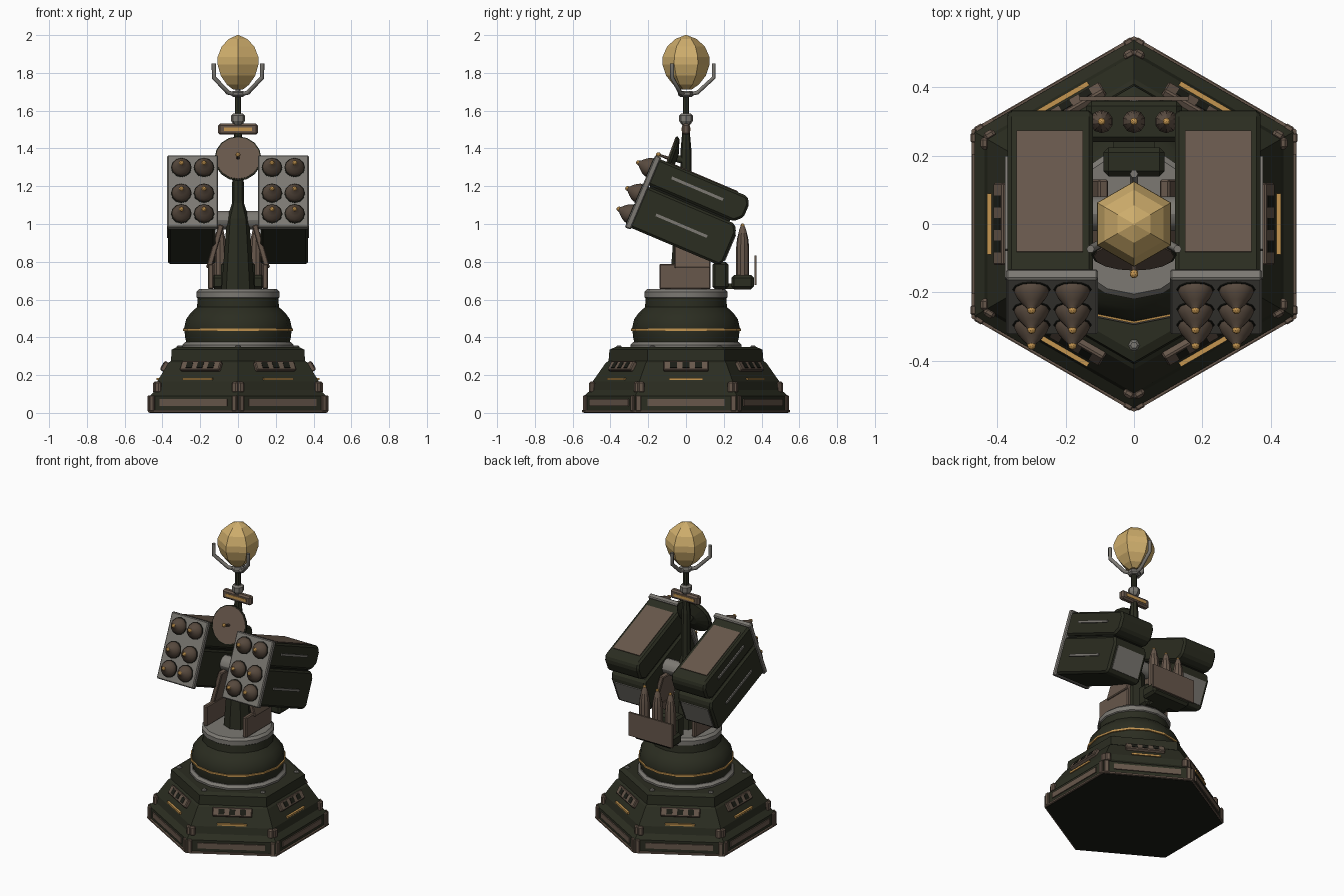
import bpy, bmesh
from math import radians, cos, sin, pi, tau
from mathutils import Matrix, Vector

cube = bpy.data.objects.get("Cube")
if cube:
    bpy.data.objects.remove(cube)


def material(name, rgb):
    m = bpy.data.materials.new(name)
    m.use_nodes = True
    col = (*rgb, 1)
    m.diffuse_color = col
    bsdf = m.node_tree.nodes["Principled BSDF"]
    bsdf.inputs["Base Color"].default_value = col
    bsdf.inputs["Roughness"].default_value = 0.7
    return m


OLIVE = material("dark olive", (.024, .026, .015))
BLACK = material("near black", (.011, .012, .008))
BROWN = material("brown", (.135, .095, .07))
ROCKET = material("dark brown", (.10, .07, .05))
GREY = material("grey metal", (.2, .19, .17))
GOLD = material("gold trim", (.55, .3, .08))
PALE = material("pale gold", (.62, .42, .15))
I = Matrix()


def at(x, y, z):
    return Matrix.Translation((x, y, z))


def finish(name, bm, mat, frame, bevel=0, smooth=False):
    bmesh.ops.recalc_face_normals(bm, faces=bm.faces)
    me = bpy.data.meshes.new(name)
    bm.to_mesh(me)
    bm.free()
    me.materials.append(mat)
    ob = bpy.data.objects.new(name, me)
    bpy.context.collection.objects.link(ob)
    ob.matrix_world = frame
    if bevel:
        mod = ob.modifiers.new("bevel", 'BEVEL')
        mod.width, mod.segments = bevel, 1
    if smooth:
        bpy.ops.object.select_all(action='DESELECT')
        ob.select_set(True)
        bpy.context.view_layer.objects.active = ob
        bpy.ops.object.shade_smooth_by_angle(angle=radians(30))
    return ob


def box(name, centre, size, mat, frame=I, bevel=0):
    bm = bmesh.new()
    bmesh.ops.create_cube(bm, size=1, matrix=Matrix.Diagonal((*size, 1)))
    return finish(name, bm, mat, frame @ at(*centre), bevel)


def prism(name, profile, x0, x1, mat, frame=I, bevel=0):
    """Extrude a (y, z) profile along x."""
    bm = bmesh.new()
    face = bm.faces.new([bm.verts.new((x0, y, z)) for y, z in profile])
    ext = bmesh.ops.extrude_face_region(bm, geom=[face])
    verts = [v for v in ext["geom"] if isinstance(v, bmesh.types.BMVert)]
    bmesh.ops.translate(bm, vec=(x1 - x0, 0, 0), verts=verts)
    return finish(name, bm, mat, frame, bevel)


def lathe(name, profile, n, mat, frame=I, smooth=False):
    """Turn a (radius, z) profile, first corner towards the front."""
    bm = bmesh.new()
    rings = [[bm.verts.new((r * cos(tau * i / n - pi / 2), r * sin(tau * i / n - pi / 2), z))
              for i in range(n)] for r, z in profile]
    for a, b in zip(rings, rings[1:]):
        for i in range(n):
            j = (i + 1) % n
            bm.faces.new((a[i], a[j], b[j], b[i]))
    bm.faces.new(rings[0])
    bm.faces.new(rings[-1])
    return finish(name, bm, mat, frame, 0, smooth)


def ball(name, r, mat, frame):
    bm = bmesh.new()
    bmesh.ops.create_icosphere(bm, subdivisions=2, radius=r)
    return finish(name, bm, mat, frame)


def tube(name, points, r, mat, frame=I):
    cu = bpy.data.curves.new(name, 'CURVE')
    cu.dimensions = '3D'
    cu.bevel_depth, cu.bevel_resolution, cu.use_fill_caps = r, 1, True
    sp = cu.splines.new('POLY')
    sp.points.add(len(points) - 1)
    for p, co in zip(sp.points, points):
        p.co = (*co, 1)
    cu.materials.append(mat)
    ob = bpy.data.objects.new(name, cu)
    bpy.context.collection.objects.link(ob)
    ob.matrix_world = frame


# Hexagonal stepped base
lathe("base", [(.54, .004), (.54, .09), (.505, .12), (.495, .165), (.425, .265),
               (.41, .275), (.405, .335), (.375, .348)], 6, OLIVE)
lathe("base_trim", [(.545, .002), (.55, .004), (.55, .014), (.54, .016)], 6, BROWN)
lathe("base_underside", [(.54, 0), (.54, .003)], 6, BLACK)
SLOPE = Matrix.Rotation(radians(-31), 4, 'Y')
for k in range(6):
    side = Matrix.Rotation(k * tau / 6, 4, 'Z')
    box("base_wall_panel", (.468, 0, .055), (.012, .41, .036), BROWN, side)
    box("gold_strip", (.424, 0, .18), (.014, .18, .012), GOLD, side)
    vent = side @ at(.387, 0, .245) @ SLOPE
    box("vent_frame", (0, 0, 0), (.03, .24, .055), BROWN, vent, .005)
    for y in (-.066, 0, .066):
        box("vent_slot", (.013, y, 0), (.008, .036, .034), BLACK, vent)
    for s in (-1, 1):
        box("corner_foot", (.47, s * .252, .05), (.018, .028, .085), BROWN, side, .004)
        box("corner_clamp", (.437, s * .236, .135), (.026, .035, .06), BROWN, side @ at(0, 0, 0), .008)
    corner = side @ Matrix.Rotation(tau / 12, 4, 'Z')
    lathe("base_bolt", [(.017, .33), (.017, .352), (.01, .358)], 6, GREY, corner @ at(.355, 0, 0))

# Round turntable
lathe("lower_ring", [(.29, .335), (.295, .345), (.295, .36), (.28, .375)], 16, GREY, smooth=True)
lathe("turntable", [(.27, .36), (.28, .40), (.285, .45), (.275, .495), (.25, .53), (.217, .56),
                    (.212, .62)], 16, OLIVE, smooth=True)
lathe("turntable_gold_ring", [(.28, .433), (.291, .434), (.291, .446), (.28, .447)], 16, GOLD)
lathe("upper_ring", [(.21, .605), (.22, .612), (.22, .64), (.205, .655)], 16, GREY, smooth=True)

# Column, side plates and axle
lathe("column", [(.088, .65), (.062, .99), (.058, 1.03), (.032, 1.11), (.028, 1.4), (.02, 1.49)], 8, OLIVE)
for s in (-1, 1):
    box("side_plate", (s * .145, -.005, .722), (.03, .27, .135), BROWN, bevel=.006)
    strut = at(s * .122, .035, .88) @ Matrix.Rotation(radians(-s * 16), 4, 'Y')
    box("side_strut", (0, 0, 0), (.03, .19, .24), BROWN, strut, .005)
turn_x = Matrix.Rotation(pi / 2, 4, 'Y')
lathe("axle", [(.05, -.125), (.05, .125)], 12, GREY, at(0, .03, 1.02) @ turn_x, True)
box("power_box", (0, .182, .727), (.18, .085, .145), OLIVE, bevel=.015)

# Missile pods, tilted upward to the front
pod = at(0, -.305, .98) @ Matrix.Rotation(radians(-23), 4, 'X')
LOWER = [(0, .005), (.515, .005), (.535, .025), (.535, .2), (.51, .24), (0, .24)]
UPPER = [(0, .25), (.5, .25), (.54, .29), (.54, .365), (.515, .4), (0, .4)]
NOSE = [(.05, 0), (.051, .01), (.044, .026), (.03, .044), (.016, .058), (.012, .066)]
for s in (-1, 1):
    for name, prof in (("lower_pod", LOWER), ("upper_pod", UPPER)):
        prism(name, prof, s * .12, s * .37, OLIVE, pod, .012)
    box("pod_joiner", (s * .245, .25, .245), (.22, .46, .03), BLACK, pod)
    box("pod_front_plate", (s * .24, -.002, .203), (.27, .034, .416), GREY, pod, .006)
    box("pod_top_panel", (s * .247, .265, .401), (.195, .385, .008), BROWN, pod)
    box("pod_back_panel", (s * .245, .536, .113), (.2, .008, .15), GREY, pod)
    for v in (.12, .333):
        box("pod_side_strip", (s * .371, .255, v), (.012, .295, .015), GREY, pod)
    for x in (.18, .30):
        for v in (.072, .19, .338):
            seat = pod @ at(s * x, -.019, v) @ Matrix.Rotation(pi / 2, 4, 'X')
            lathe("rocket_socket", [(.055, -.004), (.055, .003)], 12, BLACK, seat)
            lathe("rocket_nose", NOSE, 12, ROCKET, seat, True)
            ball("rocket_tip", .013, GOLD, seat @ at(0, 0, .066))

# Spare rocket rack at the back
box("rack_tray", (0, .3, .692), (.28, .12, .075), OLIVE, bevel=.015)
box("rack_bracket", (0, .215, .67), (.12, .12, .03), OLIVE)
box("rack_back_panel", (0, .368, .755), (.32, .012, .155), BROWN)
for x in (-.095, 0, .095):
    spare = at(x, .3, 0)
    lathe("spare_rocket", [(.034, .7), (.034, .88), (.03, .92), (.018, .97), (.01, .99)], 10, BROWN, spare, True)
    ball("spare_tip", .011, GOLD, spare @ at(0, 0, .992))

# Radar dish
dish = at(0, -.085, 1.345) @ Matrix.Rotation(radians(70), 4, 'X')
lathe("radar_back", [(.04, -.035), (.115, -.012), (.124, 0), (.124, .008)], 16, OLIVE, dish)
lathe("radar_face", [(.117, .006), (.117, .012)], 16, BROWN, dish)
lathe("radar_feed", [(.009, .01), (.006, .06)], 6, BROWN, dish)
ball("radar_tip", .013, GOLD, dish @ at(0, 0, .065))
tube("radar_mount", [(0, -.06, 1.35), (0, .01, 1.33)], .022, OLIVE)

# Sensor bar and mast
box("sensor_bar", (0, 0, 1.502), (.21, .04, .058), BROWN, bevel=.01)
for s in (-1, 1):
    box("sensor_slit", (0, s * .02, 1.502), (.15, .006, .018), GOLD)
lathe("mast_collar", [(.022, 1.525), (.036, 1.545), (.036, 1.575), (.025, 1.585)], 8, GREY)
lathe("mast", [(.017, 1.58), (.017, 1.69)], 8, OLIVE)
lathe("mast_hub", [(.03, 1.672), (.042, 1.682), (.042, 1.697), (.03, 1.705)], 6, GREY)

# Three-armed cradle and faceted orb
for k in range(3):
    turn = Matrix.Rotation(pi / 2 + k * tau / 3, 4, 'Z')
    tube("cradle_arm", [(.03, 0, 1.69), (.06, 0, 1.695), (.147, 0, 1.775), (.147, 0, 1.85)], .012, GREY, turn)
lathe("orb", [(.03, 1.712), (.068, 1.738), (.105, 1.785), (.125, 1.845), (.124, 1.885), (.1, 1.94),
              (.055, 1.98), (.004, 2)], 6, PALE)
